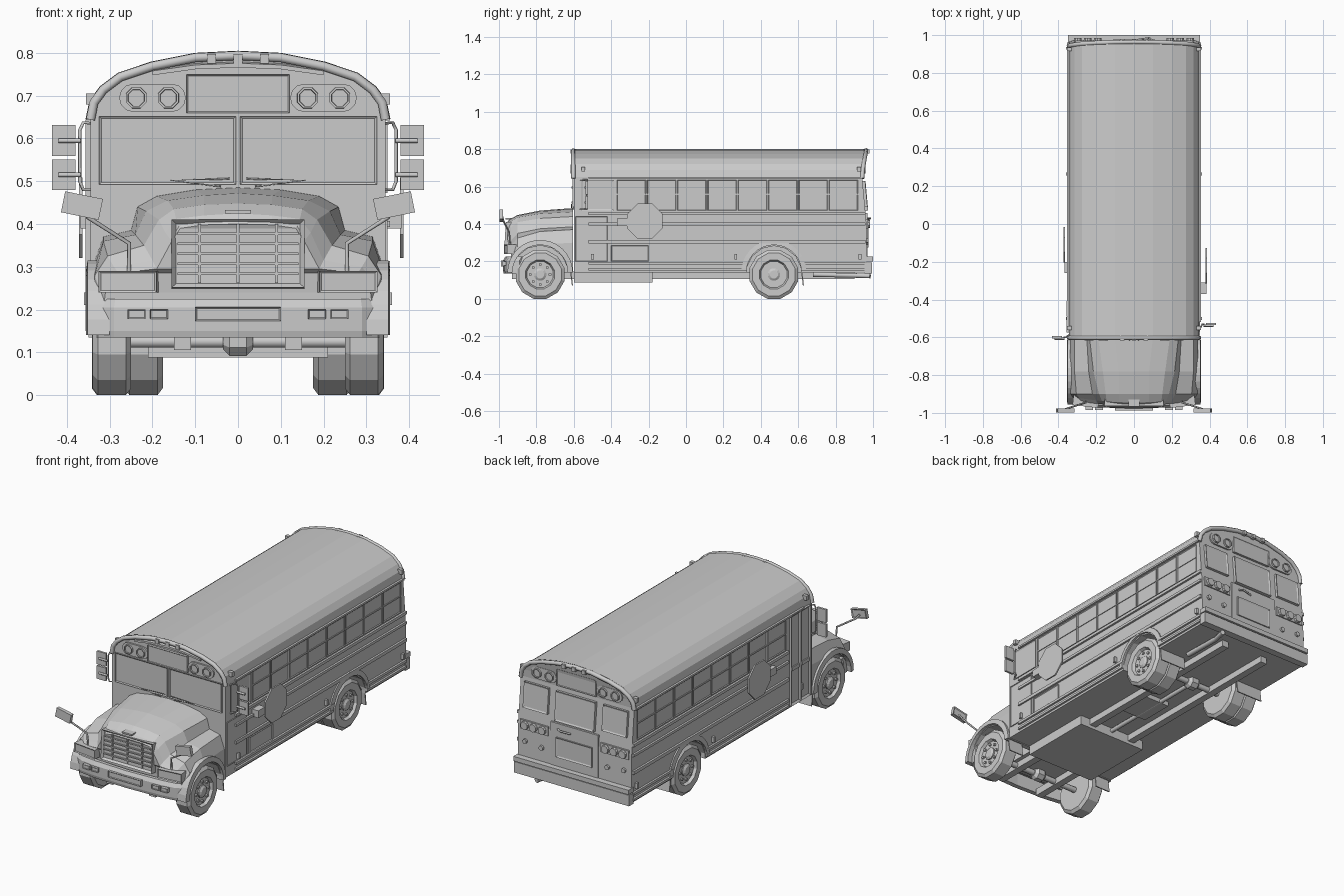
import bpy, bmesh, math
from mathutils import Vector, Matrix

if "Cube" in bpy.data.objects:
    bpy.data.objects.remove(bpy.data.objects["Cube"])


def finish(name, bm):
    bmesh.ops.recalc_face_normals(bm, faces=bm.faces)
    me = bpy.data.meshes.new(name)
    bm.to_mesh(me)
    bm.free()
    ob = bpy.data.objects.new(name, me)
    bpy.context.collection.objects.link(ob)
    return ob


def loft(name, rings, loop=False):
    """Skin cyclic rings; ends are capped with strips joining mirrored points."""
    bm = bmesh.new()
    R = [[bm.verts.new(p) for p in r] for r in rings]
    n = len(R[0])
    for a, b in zip(R, R[1:] + R[:1] if loop else R[1:]):
        for i in range(n):
            bm.faces.new((a[i], a[(i + 1) % n], b[(i + 1) % n], b[i]))
    if not loop:
        for r in (R[0], R[-1]):
            for i in range(n // 2):
                f = list(dict.fromkeys((r[i], r[i + 1], r[n - 2 - i], r[n - 1 - i])))
                if len(f) > 2:
                    bm.faces.new(f)
    return finish(name, bm)


def box(name, lo, hi, rot=(0, 0, 0), inset=None, side=None, depth=0.004):
    """Box between two corners; one side may be recessed to make a framed panel."""
    lo, hi = Vector(lo), Vector(hi)
    c, s = (lo + hi) / 2, hi - lo
    bm = bmesh.new()
    bmesh.ops.create_cube(bm, size=1, matrix=Matrix.Diagonal((*s, 1)))
    if inset:
        bm.normal_update()
        f = max(bm.faces, key=lambda f: f.normal.dot(Vector(side)))
        bmesh.ops.inset_region(bm, faces=[f], thickness=inset, depth=-depth)
    ob = finish(name, bm)
    ob.location, ob.rotation_euler = c, rot
    return ob


def lathe(name, prof, loc, axis='X', n=12, flip=1):
    """Revolve (distance along axis, radius) pairs."""
    rings = []
    for d, r in prof:
        ring = []
        for i in range(n):
            a = 2 * math.pi * (i + .5) / n
            u, v = r * math.cos(a), r * math.sin(a)
            p = (d * flip, u, v) if axis == 'X' else (u, d * flip, v)
            ring.append(Vector(loc) + Vector(p))
        rings.append(ring)
    return loft(name, rings)


def tube(name, pts, r=.006):
    cu = bpy.data.curves.new(name, 'CURVE')
    cu.dimensions, cu.bevel_depth, cu.bevel_resolution = '3D', r, 1
    cu.use_fill_caps = True
    sp = cu.splines.new('POLY')
    sp.points.add(len(pts) - 1)
    for q, p in zip(sp.points, pts):
        q.co = (*p, 1)
    ob = bpy.data.objects.new(name, cu)
    bpy.context.collection.objects.link(ob)
    bpy.ops.object.select_all(action='DESELECT')
    ob.select_set(True)
    bpy.context.view_layer.objects.active = ob
    bpy.ops.object.convert(target='MESH')
    return ob


def cut(ob, cutter):
    m = ob.modifiers.new('cut', 'BOOLEAN')
    m.operation, m.solver, m.object = 'DIFFERENCE', 'EXACT', cutter
    bpy.context.view_layer.objects.active = ob
    bpy.ops.object.modifier_apply(modifier=m.name)
    bpy.data.objects.remove(cutter)


def mirrored(half):
    return half + [(-x, z) for x, z in reversed(half) if x > 0]


# Passenger body: roof section swept back to a leaning rear wall
roof = [(.345, .65), (.337, .69), (.315, .72), (.275, .75), (.2, .775), (.1, .795), (0, .8)]
section = mirrored([(.345, .14), (.345, .4)] + roof)


def rear_y(z):
    k = [(.14, .968), (.4, .965), (.65, .942), (.7, .945), (.81, .965)]
    for (a, p), (b, q) in zip(k, k[1:]):
        if z <= b:
            return p + (q - p) * (z - a) / (b - a)
    return .965


body = loft('bus_body', [[(x, -.6, z) for x, z in section],
                         [(x, rear_y(z), z) for x, z in section]])

# Hood and fenders, lofted front to back
stations = [
    (-.605, [(.34, .14), (.34, .3), (.315, .37), (.25, .385), (.235, .44), (.19, .465), (.1, .48), (0, .485)]),
    (-.78, [(.34, .14), (.34, .29), (.315, .36), (.24, .375), (.215, .43), (.165, .455), (.08, .467), (0, .472)]),
    (-.90, [(.335, .18), (.335, .28), (.305, .325), (.22, .35), (.185, .41), (.15, .435), (.08, .445), (0, .448)]),
    (-.945, [(.325, .2), (.325, .25), (.29, .30), (.2, .315), (.17, .38), (.145, .412), (.08, .42), (0, .425)]),
    (-.962, [(.315, .2), (.31, .24), (.28, .285), (.19, .295), (.155, .36), (.135, .39), (.08, .398), (0, .40)])]
hood = loft('hood', [[(x, y + (.03 * (x / .33) ** 2 if y < -.92 else 0), z) for x, z in mirrored(h)]
                     for y, h in stations])

tyre = [(-.045, .075), (-.045, .118), (-.033, .1346), (.033, .1346), (.045, .118), (.045, .08), (.03, .072), (.03, .03)]
for s in (-1, 1):
    # Wheel wells, arches, wheels, mudflaps
    for ob, y, r in ((hood, -.78, .15), (body, .47, .148)):
        cut(ob, lathe('well_cutter', [(-.09, r), (.09, r)], (s * .262, y, .135), n=14))
        front = y < 0
        arc = [math.radians(a) for a in range(0 if front else 6, 181 if front else 175, 12)]
        loft('wheel_arch', [[(s * x, y + q * math.cos(a), .14 + q * math.sin(a))
                             for x, q in ((.30, .148), (.356, .148), (.352, .175), (.30, .175))] for a in arc])
        for x in ([.295] if front else [.297, .221]):
            lathe('tyre', tyre, (s * x, y, .13), flip=s)
        lathe('wheel_hub', [(0, .034), (.012, .034), (.02, .022)], (s * .32, y, .13), flip=s)
        for k in range(8):
            a = k * math.pi / 4
            lathe('wheel_bolt', [(0, .008), (.01, .008)],
                  (s * .325, y + .053 * math.cos(a), .13 + .053 * math.sin(a)), n=6, flip=s)
        yf = y + (.165 if front else .15)
        xa, xb = sorted((s * (.25 if front else .18), s * .34))
        box('mudflap', (xa, yf - .003, .07), (xb, yf + .003, .2), rot=(.12, 0, 0))

    # Side rub rails and drip rail
    for z, h in ((.455, .016), (.40, .014), (.305, .018), (.19, .014), (.158, .012), (.647, .01)):
        start = -.52 if s > 0 or z > .6 else -.39
        spans = [(start, .96)] if z > .3 else [(start, .325), (.615, .96)]
        for a, b in spans:
            b -= .02 if z > .6 else 0
            xa, xb = sorted((s * .34, s * .356))
            box('side_rail', (xa, a, z - h / 2), (xb, b, z + h / 2))

    # Side windows with sash bars
    xa, xb = sorted((s * .34, s * .349))
    for k in range(8):
        y = -.37 + k * .162
        box('side_window', (xa, y, .472), (xb, y + .155, .636), inset=.008, side=(s, 0, 0), depth=.006)
        box('window_sash', (xa, y, .556), (xb, y + .155, .563))

    # Corner marker lamps and side lamps
    for y in (-.55, .925):
        xq, xp = sorted((s * .33, s * .356))
        box('marker_lamp', (xq, y - .01, .68), (xp, y + .01, .705))
    for y in (-.5, .265, .93):
        xq, xp = sorted((s * .34, s * .36))
        box('side_lamp', (xq, y - .007, .21), (xp, y + .007, .24))

    # Octagonal stop paddle on its hinge
    y, x = (-.22, .383) if s > 0 else (-.11, .368)
    lathe('stop_paddle', [(-.004, .102), (.004, .102)], (s * x, y, .415), n=8, flip=s)
    box('paddle_arm', (min(s * .345, s * x), y - .15, .39), (max(s * .345, s * x), y - .09, .43))

    # Door mirrors on brackets
    y = -.53 if s > 0 else -.6
    tube('mirror_bracket', [(s * .335, -.58, .635), (s * .362, y, .637), (s * .37, y, .62), (s * .37, y, .50),
                            (s * .362, y, .48), (s * .335, -.58, .48)], .004)
    for z in (.595, .515):
        xq, xp = sorted((s * .38, s * .435))
        box('door_mirror', (xq, y - .006, z - .036), (xp, y + .006, z + .036))
        tube('mirror_clamp', [(s * .368, y - .008, z), (s * .42, y - .008, z)], .006)

    # Hood mirrors on angled arms
    tube('hood_mirror_arm', [(s * .255, -.94, .29), (s * .255, -.945, .355), (s * .35, -.975, .415),
                             (s * .37, -.982, .44)], .005)
    box('hood_mirror', (s * .365 - .045, -.998, .418), (s * .365 + .045, -.978, .468),
        rot=(0, -s * .2, 0), inset=.008, side=(0, 1, 0))

    # Headlights and bumper lamps
    box('headlight', (s * .255 - .068, -.966, .24), (s * .255 + .068, -.91, .29),
        rot=(0, 0, s * .12), inset=.007, side=(0, -1, 0))
    for x in (.185, .237):
        box('bumper_lamp', (s * x - .021, -.984, .178), (s * x + .021, -.96, .2), inset=.004, side=(0, -1, 0))

    # Windshield halves and wipers
    box('windshield', (s * .165 - .16, -.606, .492), (s * .165 + .16, -.59, .652), inset=.008, side=(0, -1, 0))
    tube('wiper', [(s * .04, -.612, .488), (s * .16, -.612, .502), (s * .02, -.613, .506)], .0025)

    # Warning lamp pods on both ends
    for d, y in ((-1, -.6), (1, .943)):
        pod = []
        for cx, a0 in ((.045, -90), (-.045, 90)):
            pod += [(s * .2 + cx + .033 * math.cos(math.radians(a0 + a)),
                     .695 + .033 * math.sin(math.radians(a0 + a))) for a in range(0, 181, 30)]
        loft('warning_pod', [[(x, y + d * q, z) for x, z in pod] for q in (-.01, .009)])
        for x in (.163, .238):
            lathe('warning_lamp', [(0, .027), (.018, .026), (.018, .021), (.012, .02)],
                  (s * x, y, .695), axis='Y', n=8, flip=d)

    # Rear window, tail lamps and reflectors
    box('rear_side_window', (s * .24 - .075, .935, .49), (s * .24 + .075, .964, .63),
        rot=(.09, 0, 0), inset=.012, side=(0, 1, 0))
    box('tail_lamp_plate', (s * .245 - .085, .95, .375), (s * .245 + .085, .972, .425))
    for k in (-1, 0, 1):
        lathe('tail_lamp', [(0, .023), (.02, .021)], (s * .245 + k * .053, .965, .4), axis='Y', n=10)
    for x, z in ((.2, .3), (.3, .31)):
        lathe('reflector', [(0, .014), (.014, .013)], (s * x, .963, z), axis='Y', n=8)
    box('frame_rail', (s * .13 - .02, -.93, .105), (s * .13 + .02, .9, .145))

# Roof rims, destination panels and roof lamps at both ends
for d, y in ((-1, -.602), (1, None)):
    tube('roof_rim', [(x, (y or rear_y(z)), z - .006) for x, z in mirrored(roof)], .012)
    yy = y or .943
    box('sign_panel', (-.12, yy - .012, .66), (.12, yy + .012, .75), inset=.005, side=(0, d, 0))
    for k in (-1, 0, 1):
        box('roof_lamp', (k * .062 - .011, (y or .965) - .015, .776), (k * .062 + .011, (y or .965) + .015, .798))
# Visor under the front roof edge
loft('roof_visor', [[(x, -.598, z), (x, -.615, z - .004), (x, -.615, z - .014), (x, -.598, z - .014)]
                    for x, z in ((-.2, .762), (-.1, .776), (0, .78), (.1, .776), (.2, .762))])

# Grille with bars
box('grille_surround', (-.155, -.968, .25), (.155, -.93, .41), rot=(-.06, 0, 0), inset=.014, side=(0, -1, 0), depth=.012)
for k in range(1, 6):
    z = .26 + k * .0235
    box('grille_bar', (-.142, -.969 + k * .0015, z - .003), (.142, -.95, z + .003))
for x in (-.09, 0, .09):
    box('grille_post', (x - .003, -.965, .262), (x + .003, -.948, .4))
box('hood_badge_bar', (-.03, -.966, .425), (.03, -.93, .433))

# Bumpers
path = [(-.335, -.89), (-.328, -.935), (-.29, -.958), (-.2, -.97), (0, -.978), (.2, -.97), (.29, -.958), (.328, -.935), (.335, -.89)]
loft('front_bumper', [[(x, y + .004, .135), (x, y, .15), (x, y, .205), (x * .99, y + .012, .225),
                       (x * .94, y + .03, .225), (x * .94, y + .03, .135)] for x, y in path])
box('front_plate', (-.1, -.988, .173), (.1, -.96, .206), inset=.005, side=(0, -1, 0))
box('rear_bumper', (-.35, .955, .135), (.35, .995, .195))
box('rear_bumper_lip', (-.35, .955, .20), (.35, 1.0, .225))

# Rear door windows and handle
box('rear_door', (-.145, .95, .225), (.145, .97, .46))
box('rear_door_window', (-.12, .938, .47), (.12, .967, .63), rot=(.09, 0, 0), inset=.012, side=(0, 1, 0))
box('rear_lower_window', (-.11, .955, .275), (.11, .976, .385), inset=.012, side=(0, 1, 0))
tube('door_handle', [(.02, .975, .425), (.08, .985, .43), (.1, .97, .43)], .005)

# Entry doors on one side, driver window and hatch on the other
for y in (-.575, -.49):
    box('entry_door', (-.357, y, .15), (-.335, y + .082, .645), inset=.015, side=(-1, 0, 0), depth=.008)
    box('door_crossbar', (-.355, y + .01, .34), (-.34, y + .072, .36))
box('driver_window', (.335, -.56, .472), (.35, -.385, .636), inset=.01, side=(1, 0, 0))
box('side_hatch', (.335, -.4, .2), (.352, -.2, .286), inset=.006, side=(1, 0, 0))
box('battery_box', (.335, -.59, .2), (.35, -.42, .44), inset=.004, side=(1, 0, 0), depth=.003)

# Underside: tank, axles, drive shaft, exhaust
box('fuel_tank', (-.21, -.6, .088), (.21, -.18, .145))
box('under_box', (-.05, .03, .115), (.12, .22, .145))
for y in (-.78, .47):
    tube('axle', [(-.3, y, .125), (.3, y, .125)], .016)
    lathe('differential', [(-.035, .02), (-.02, .036), (.02, .036), (.035, .02)], (0, y, .125), n=8)
tube('drive_shaft', [(0, -.2, .125), (0, .47, .125)], .012)
tube('exhaust_pipe', [(.2, .68, .13), (.2, .9, .125), (.22, .985, .122)], .014)
